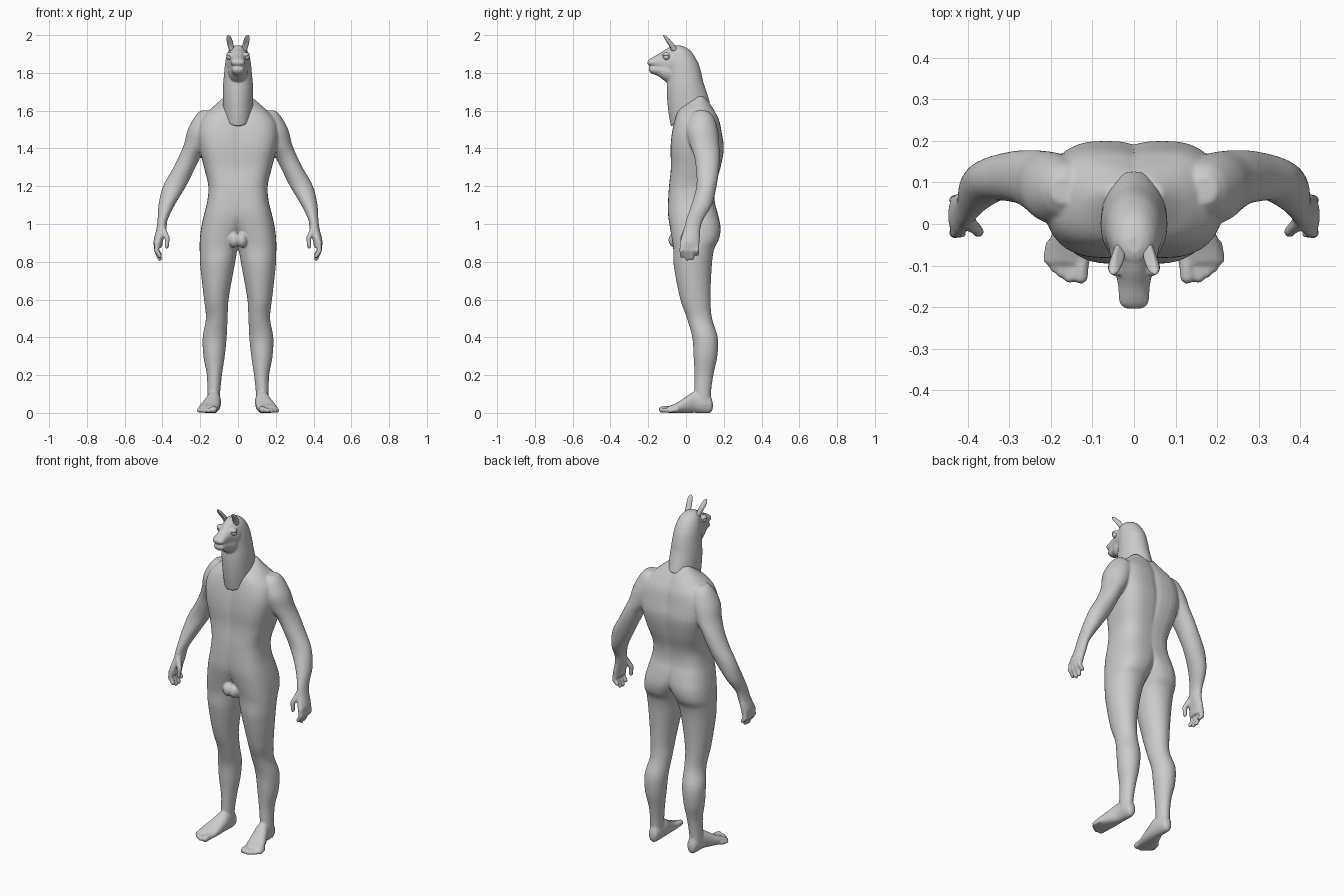
import bpy, bmesh, math
from mathutils import Vector


def smooth_rows(rows, steps=5):
    """Hermite interpolation of section rows (position, x0, x1, v0, v1, exponent)."""
    rows = [list(r) + [2.0] * (6 - len(r)) for r in rows]
    last = len(rows) - 1

    def slope(i, k):
        a, b = rows[max(i - 1, 0)], rows[min(i + 1, last)]
        return (b[k] - a[k]) / (b[0] - a[0])

    out = []
    for i in range(last):
        a, b = rows[i], rows[i + 1]
        h = b[0] - a[0]
        for s in range(steps):
            t = s / steps
            row = [a[0] + h * t]
            for k in range(1, 6):
                row.append((2*t**3 - 3*t*t + 1) * a[k] + (t**3 - 2*t*t + t) * h * slope(i, k)
                           + (3*t*t - 2*t**3) * b[k] + (t**3 - t*t) * h * slope(i + 1, k))
            out.append(row)
    return out + [rows[-1]]


def loft(bm, rows, axis='z', fix=None, n=32):
    """Closed loft of superellipse sections stacked along z or y."""
    rings = []
    for w, x0, x1, v0, v1, e in smooth_rows(rows):
        ring = []
        for i in range(n):
            c, s = math.cos(math.tau * i / n), math.sin(math.tau * i / n)
            u = (x0 + x1) / 2 + (x1 - x0) / 2 * math.copysign(abs(c) ** (2 / e), c)
            v = (v0 + v1) / 2 + (v1 - v0) / 2 * math.copysign(abs(s) ** (2 / e), s)
            p = Vector((u, v, w) if axis == 'z' else (u, w, v))
            ring.append(bm.verts.new(fix(p) if fix else p))
        rings.append(ring)
    for a, b in zip(rings, rings[1:]):
        for i in range(n):
            j = (i + 1) % n
            bm.faces.new((a[i], a[j], b[j], b[i]))
    bm.faces.new(rings[0])
    bm.faces.new(rings[-1])


def digit(bm, a, b, r0, r1):
    """Tapered round-ended finger or toe from a to b."""
    a, b = Vector(a), Vector(b)
    for i in range(13):
        t = i / 12
        r = r0 + (r1 - r0) * t
        m = bmesh.ops.create_uvsphere(bm, u_segments=12, v_segments=8, radius=r)
        bmesh.ops.translate(bm, verts=m['verts'], vec=a.lerp(b, t))


def ball(bm, pos, size):
    m = bmesh.ops.create_uvsphere(bm, u_segments=24, v_segments=16, radius=1)
    bmesh.ops.scale(bm, verts=m['verts'], vec=size)
    bmesh.ops.translate(bm, verts=m['verts'], vec=pos)


def finish(bm, name, mirror=False, voxel=0, smooth=0):
    bmesh.ops.recalc_face_normals(bm, faces=bm.faces)
    for f in bm.faces:
        f.smooth = True
    me = bpy.data.meshes.new(name)
    bm.to_mesh(me)
    bm.free()
    ob = bpy.data.objects.new(name, me)
    bpy.context.collection.objects.link(ob)
    if mirror:
        ob.modifiers.new("mirror", 'MIRROR').use_mirror_merge = False
    if voxel:
        m = ob.modifiers.new("blend", 'REMESH')
        m.mode, m.voxel_size, m.use_smooth_shade = 'VOXEL', voxel, True
        m = ob.modifiers.new("soften", 'SMOOTH')
        m.factor, m.iterations = 0.5, smooth
    return ob


# Body: one half (trunk and leg), mirrored and fused into one skin
bm = bmesh.new()
loft(bm, [(1.675, .02, .07, .055, .095), (1.64, -.05, .11, .0, .125), (1.6, -.06, .155, -.04, .15, 2.3),
          (1.55, -.07, .2, -.06, .175, 2.4), (1.48, -.07, .215, -.075, .19, 2.5),
          (1.4, -.07, .205, -.082, .2, 2.6), (1.3, -.07, .18, -.08, .183, 2.6),
          (1.2, -.08, .157, -.09, .155, 2.6), (1.12, -.08, .163, -.095, .152, 2.6),
          (1.05, -.07, .18, -.095, .17, 2.5), (.98, -.04, .195, -.085, .183, 2.4),
          (.92, -.01, .202, -.075, .175, 2.3), (.87, .002, .203, -.068, .15, 2.2),
          (.78, .018, .2, -.065, .137), (.6, .05, .18, -.03, .13), (.5, .055, .17, .005, .138),
          (.4, .06, .187, .033, .168), (.3, .07, .183, .04, .166), (.2, .085, .165, .045, .145),
          (.1, .095, .163, .045, .132), (.04, .095, .163, .05, .135)])
ball(bm, (.02, -.058, .915), (.03, .035, .04))

# Arm and palm
loft(bm, [(1.6, .14, .2, .05, .115), (1.57, .11, .228, .02, .145), (1.5, .11, .266, 0, .168),
          (1.42, .15, .287, .02, .176), (1.36, .195, .312, .042, .178), (1.29, .23, .347, .053, .175),
          (1.2, .275, .397, .055, .162), (1.1, .335, .421, .028, .137), (1.02, .373, .426, .0, .09),
          (.97, .38, .433, -.012, .076), (.91, .397, .447, -.03, .073), (.875, .403, .445, -.03, .068)])
for y0, y1, z in ((-.019, -.022, .83), (.007, .006, .815), (.032, .032, .818), (.055, .058, .84)):
    digit(bm, (.428, y0, .9), (.432, y1, .86), .0145, .0135)
    digit(bm, (.432, y1, .86), (.413, y1, z), .0135, .0115)
digit(bm, (.398, .005, .975), (.374, -.018, .925), .017, .014)
digit(bm, (.374, -.018, .925), (.377, -.02, .88), .014, .0115)

# Foot and toes
loft(bm, [(.142, .115, .14, .02, .055), (.13, .1, .155, 0, .09), (.05, .09, .167, 0, .115),
          (0, .093, .187, 0, .085, 2.3), (-.05, .099, .207, 0, .053, 2.5),
          (-.095, .107, .212, 0, .034, 2.5)], axis='y')
for x, y, r in ((.128, -.127, .018), (.155, -.13, .0135), (.175, -.118, .013),
                (.192, -.104, .0125), (.207, -.086, .0125)):
    digit(bm, (x - .005, -.05, r + .004), (x, y, r), r, r)
finish(bm, "body", mirror=True, voxel=.006, smooth=5)

# Animal head with a neck that drapes lower at the front
bm = bmesh.new()
loft(bm, [(1.51, -.078, .078, -.08, .128), (1.6, -.08, .08, -.094, .112), (1.7, -.08, .08, -.102, .092),
          (1.78, -.074, .074, -.1, .08), (1.86, -.067, .067, -.1, .06), (1.91, -.054, .054, -.1, .03),
          (1.935, -.036, .036, -.09, .0), (1.945, -.018, .018, -.07, -.03)],
     fix=lambda p: Vector((p.x, p.y, p.z + (p.y + .09) * .6 * max(0, (1.87 - p.z) / .36))))

# Upper muzzle and lower jaw, with the mouth slit between them
loft(bm, [(-.204, -.02, .02, 1.847, 1.862), (-.192, -.034, .034, 1.836, 1.874),
          (-.15, -.038, .038, 1.815, 1.897), (-.11, -.046, .046, 1.78, 1.924),
          (-.06, -.06, .06, 1.77, 1.942), (0, -.05, .05, 1.8, 1.93)], axis='y')
loft(bm, [(-.196, -.016, .016, 1.812, 1.826), (-.185, -.03, .03, 1.797, 1.838),
          (-.15, -.036, .036, 1.785, 1.85), (-.1, -.05, .05, 1.75, 1.86),
          (-.05, -.05, .05, 1.75, 1.86)], axis='y')
for s in (-1, 1):
    ball(bm, (s * .044, -.104, 1.897), (.02, .022, .012))
finish(bm, "animal_head", voxel=.005, smooth=4)

# Eyes
bm = bmesh.new()
ball(bm, (.046, -.104, 1.884), (.016, .017, .015))
finish(bm, "eyes", mirror=True)

# Ears, scooped on the front
bm = bmesh.new()


def scoop(p):
    mid = .036 + (p.z - 1.915) * .18
    p.y += .009 * math.exp(-((p.x - mid) / .008) ** 2) * max(0, math.sin((p.z - 1.915) / .085 * math.pi))
    return p


loft(bm, [(1.915, .02, .046, -.078, -.042), (1.95, .024, .056, -.098, -.07), (1.975, .031, .061, -.114, -.09),
          (1.992, .038, .06, -.122, -.104), (2.0, .046, .055, -.122, -.114)], fix=scoop)
finish(bm, "ears", mirror=True)
